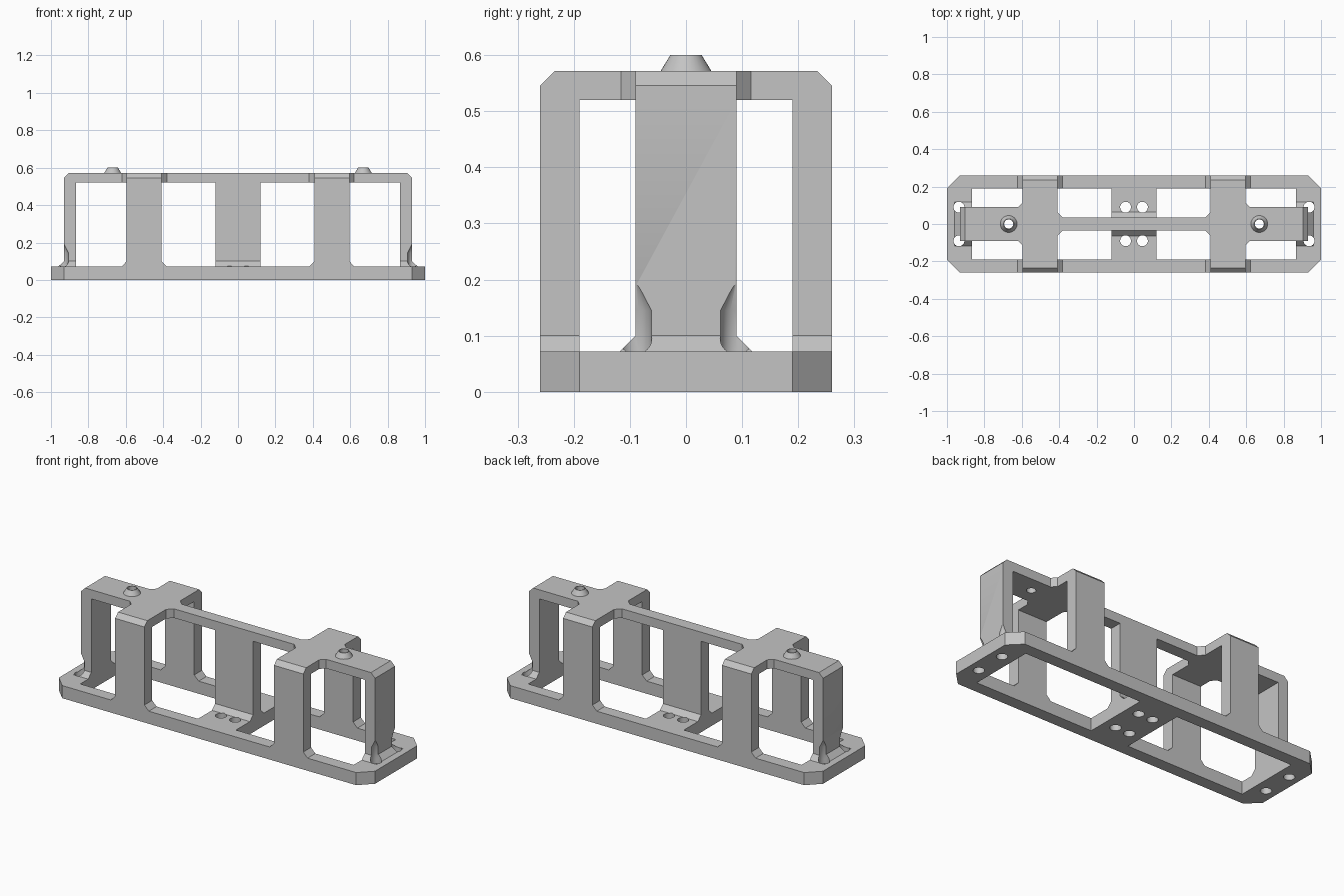
import bpy, bmesh, math

cube = bpy.data.objects.get("Cube")
if cube:
    bpy.data.objects.remove(cube, do_unlink=True)

grey = bpy.data.materials.new("plain_grey")
grey.use_nodes = True
grey.diffuse_color = (0.55, 0.55, 0.55, 1)
grey.node_tree.nodes["Principled BSDF"].inputs["Base Color"].default_value = grey.diffuse_color

# Main levels and extents
BASE, FOOT, UNDER, TOP = 0.072, 0.1, 0.52, 0.572
HALF_W, INNER_W, CHAMFER = 0.26, 0.19, 0.026
END_IN, END_OUT, END_W = 0.865, 0.93, 0.09
HOLE_R, PEG_X = 0.029, 0.67


def rect(x0, x1, y0, y1):
    return [(x0, y0), (x1, y0), (x1, y1), (x0, y1)]


def circle(x, y, r, n=32):
    return [(x + r * math.cos(2 * math.pi * i / n),
             y + r * math.sin(2 * math.pi * i / n)) for i in range(n)]


def mirrored(quarter):
    """Closed outline from the points of its +x +y quarter."""
    half = quarter + [(x, -y) for x, y in reversed(quarter)]
    return half + [(-x, y) for x, y in reversed(half)]


def loft(name, *rings):
    """Closed solid through (z, outline) rings."""
    bm = bmesh.new()
    loops = [[bm.verts.new((x, y, z)) for x, y in pts] for z, pts in rings]
    bm.faces.new(loops[0])
    bm.faces.new(loops[-1])
    n = len(loops[0])
    for low, high in zip(loops, loops[1:]):
        for i in range(n):
            j = (i + 1) % n
            bm.faces.new((low[i], low[j], high[j], high[i]))
    bmesh.ops.recalc_face_normals(bm, faces=bm.faces)
    mesh = bpy.data.meshes.new(name)
    bm.to_mesh(mesh)
    bm.free()
    mesh.materials.append(grey)
    obj = bpy.data.objects.new(name, mesh)
    bpy.context.collection.objects.link(obj)
    return obj


def cut(obj, cutters):
    """Subtract the cutters from an object and bake the result."""
    for c in cutters:
        mod = obj.modifiers.new("cut", "BOOLEAN")
        mod.operation, mod.solver, mod.object = "DIFFERENCE", "EXACT", c
    deps = bpy.context.evaluated_depsgraph_get()
    mesh = bpy.data.meshes.new_from_object(obj.evaluated_get(deps))
    obj.modifiers.clear()
    obj.data = mesh


# Base plate with clipped corners
base = loft("base_plate", *[(z, mirrored([(0.93, HALF_W), (1, INNER_W)])) for z in (0, BASE)])

# Top beam: narrow spine, cross arms and wide ends, with chamfered tips
plan = mirrored([(0.38, 0.035), (0.41, 0.065), (0.41, HALF_W), (0.595, HALF_W),
                 (0.595, 0.116), (0.62, END_W), (END_OUT, END_W)])


def clamp(v, limit):
    return max(-limit, min(limit, v))


tips = [(clamp(x, END_OUT - CHAMFER), clamp(y, HALF_W - CHAMFER)) for x, y in plan]
beam = loft("top_beam", (UNDER, plan), (TOP - CHAMFER, plan), (TOP, tips))

# Central web with flared foot
web = rect(-0.12, 0.12, -0.035, 0.035)
center_web = loft("center_web", (BASE, rect(-0.12, 0.12, -0.064, 0.064)),
                  (FOOT, web), (UNDER, web))

helpers, base_cutters, beam_cutters, web_cutters = [], [], [], []
parts = [base, beam, center_web]

for s, side in ((1, "left"), (-1, "right")):
    # Side posts
    for t, end in ((-1, "front"), (1, "back")):
        y0, y1 = INNER_W * t, HALF_W * t
        shaft = rect(0.41 * s, 0.595 * s, y0, y1)
        parts.append(loft(f"{end}_{side}_post",
                          (BASE, rect(0.382 * s, 0.622 * s, y0, y1)),
                          (FOOT, shaft), (UNDER, shaft)))

    # End post, flared at the foot
    shaft = rect(END_IN * s, END_OUT * s, -END_W, END_W)
    end_post = loft(f"{side}_end_post",
                    (BASE, rect(END_IN * s, 0.96 * s, -0.118, 0.118)),
                    (FOOT, shaft), (UNDER, shaft))

    # Hollow peg on top
    peg = loft(f"{side}_peg", (TOP, circle(PEG_X * s, 0, 0.045)),
               (0.6, circle(PEG_X * s, 0, 0.028)))
    bore = loft("peg_bore", (0.4, circle(PEG_X * s, 0, 0.024)),
                (0.7, circle(PEG_X * s, 0, 0.024)))
    beam_cutters.append(bore)
    cut(peg, [bore])

    # Large floor opening
    opening = rect(0.12 * s, END_IN * s, -INNER_W, INNER_W)
    window = loft("floor_opening", (-0.1, opening), (0.2, opening))
    base_cutters.append(window)

    # Screw holes, with pointed clearance in the end post
    end_holes = []
    for y in (-0.09, 0.09):
        x = 0.936 * s
        end_holes.append(loft("end_hole", (-0.1, circle(x, y, HOLE_R)),
                              (0.145, circle(x, y, HOLE_R)),
                              (0.203, circle(x, y, 0.0005))))
        ring = circle(0.045 * s, y, HOLE_R)
        web_cutters.append(loft("center_hole", (-0.1, ring), (0.2, ring)))
    base_cutters += end_holes
    cut(end_post, end_holes)
    helpers += end_holes + [bore, window]
    parts += [end_post, peg]

helpers += web_cutters
cut(base, base_cutters + web_cutters)
cut(beam, beam_cutters)
cut(center_web, web_cutters)
for h in helpers:
    bpy.data.objects.remove(h, do_unlink=True)

# Smooth round walls, keep hard edges
bpy.ops.object.select_all(action="DESELECT")
for p in parts:
    p.select_set(True)
bpy.context.view_layer.objects.active = base
bpy.ops.object.shade_smooth_by_angle(angle=math.radians(30))
